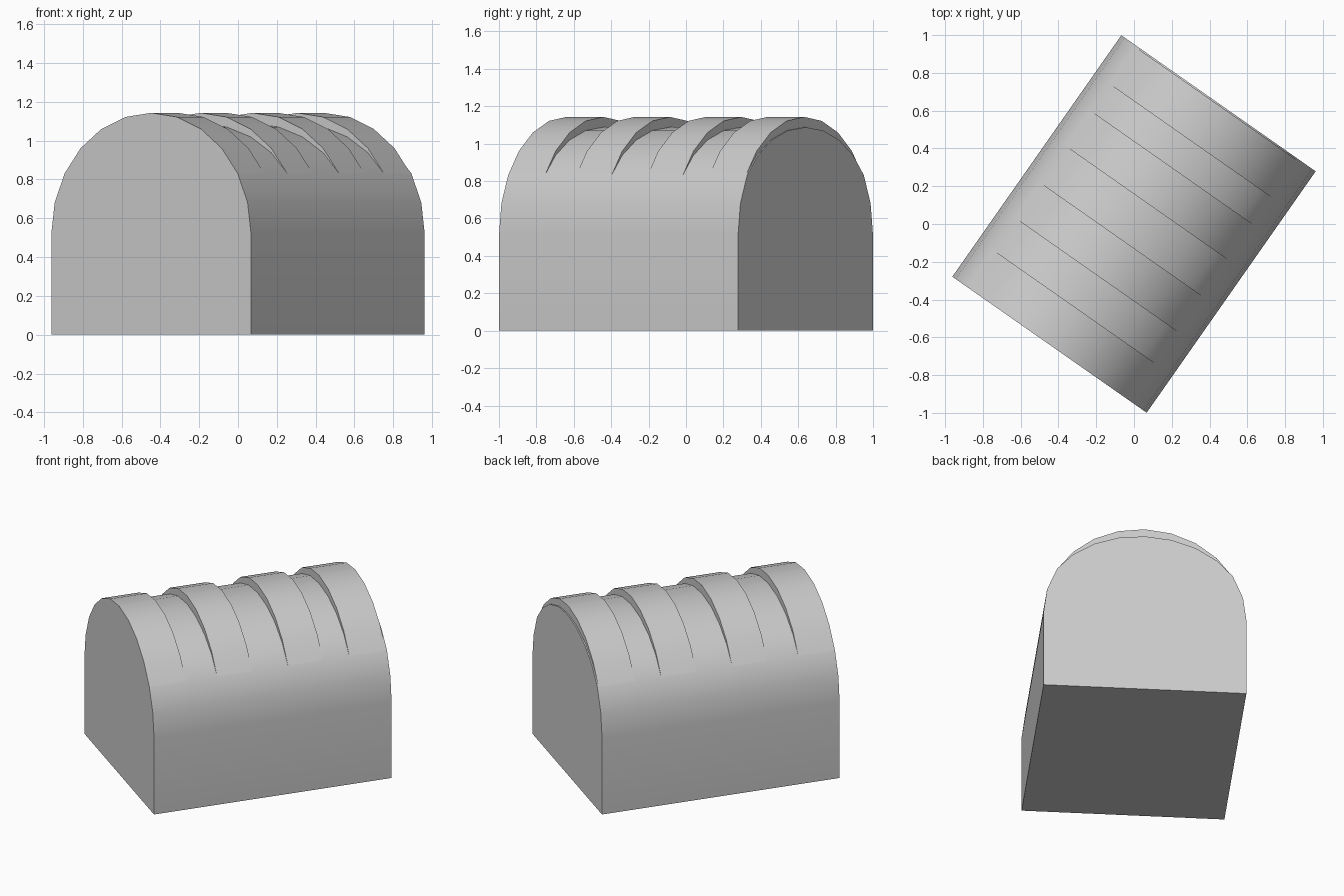
import bpy
import bmesh
from math import sin, cos, radians

cube = bpy.data.objects.get("Cube")
if cube:
    bpy.data.objects.remove(cube, do_unlink=True)

HALF_W, HALF_L = 0.628, 0.78
SPRING, RISE = 0.52, 0.623     # start height and rise of the vault
SINK = 0.055                   # depth of the recesses at the crown
TURN = radians(-35)

grey = bpy.data.materials.new("light grey")
grey.use_nodes = True
colour = (0.6, 0.6, 0.6, 1)
grey.diffuse_color = colour
grey.node_tree.nodes["Principled BSDF"].inputs["Base Color"].default_value = colour


def outer(deg):
    a = radians(deg)
    return HALF_W * cos(a), SPRING + RISE * sin(a)


def inner(deg):
    # Flattened arch that meets the outer one 30 degrees above the spring line
    x, z = outer(deg)
    return x, z - SINK * max(0, 2 * sin(radians(deg)) - 1)


def extrude_profile(name, profile, y0, y1):
    bm = bmesh.new()
    face = bm.faces.new([bm.verts.new((x, y0, z)) for x, z in profile])
    ext = bmesh.ops.extrude_face_region(bm, geom=[face])
    moved = [v for v in ext["geom"] if isinstance(v, bmesh.types.BMVert)]
    bmesh.ops.translate(bm, verts=moved, vec=(0, y1 - y0, 0))
    bmesh.ops.recalc_face_normals(bm, faces=bm.faces)
    mesh = bpy.data.meshes.new(name)
    bm.to_mesh(mesh)
    bm.free()
    mesh.materials.append(grey)
    obj = bpy.data.objects.new(name, mesh)
    obj.rotation_euler.z = TURN
    bpy.context.collection.objects.link(obj)
    bpy.ops.object.select_all(action="DESELECT")
    obj.select_set(True)
    bpy.context.view_layer.objects.active = obj
    bpy.ops.object.shade_smooth_by_angle(angle=radians(30))


# Solid vaulted block with the lower roof line
vault = [(HALF_W, 0)] + [inner(d) for d in range(0, 181, 15)] + [(-HALF_W, 0)]
extrude_profile("vaulted_body", vault, -HALF_L, HALF_L)

# Four raised crescent ribs across the roof; the last stops just short of the end
crescent = [outer(d) for d in range(30, 151, 15)]
crescent += [inner(d) for d in range(135, 31, -15)]
ribs = [(-HALF_L, -0.54), (-0.335, -0.105), (0.13, 0.36), (0.533, 0.772)]
for i, (start, end) in enumerate(ribs):
    extrude_profile(f"roof_rib_{i + 1}", crescent, start, end)
